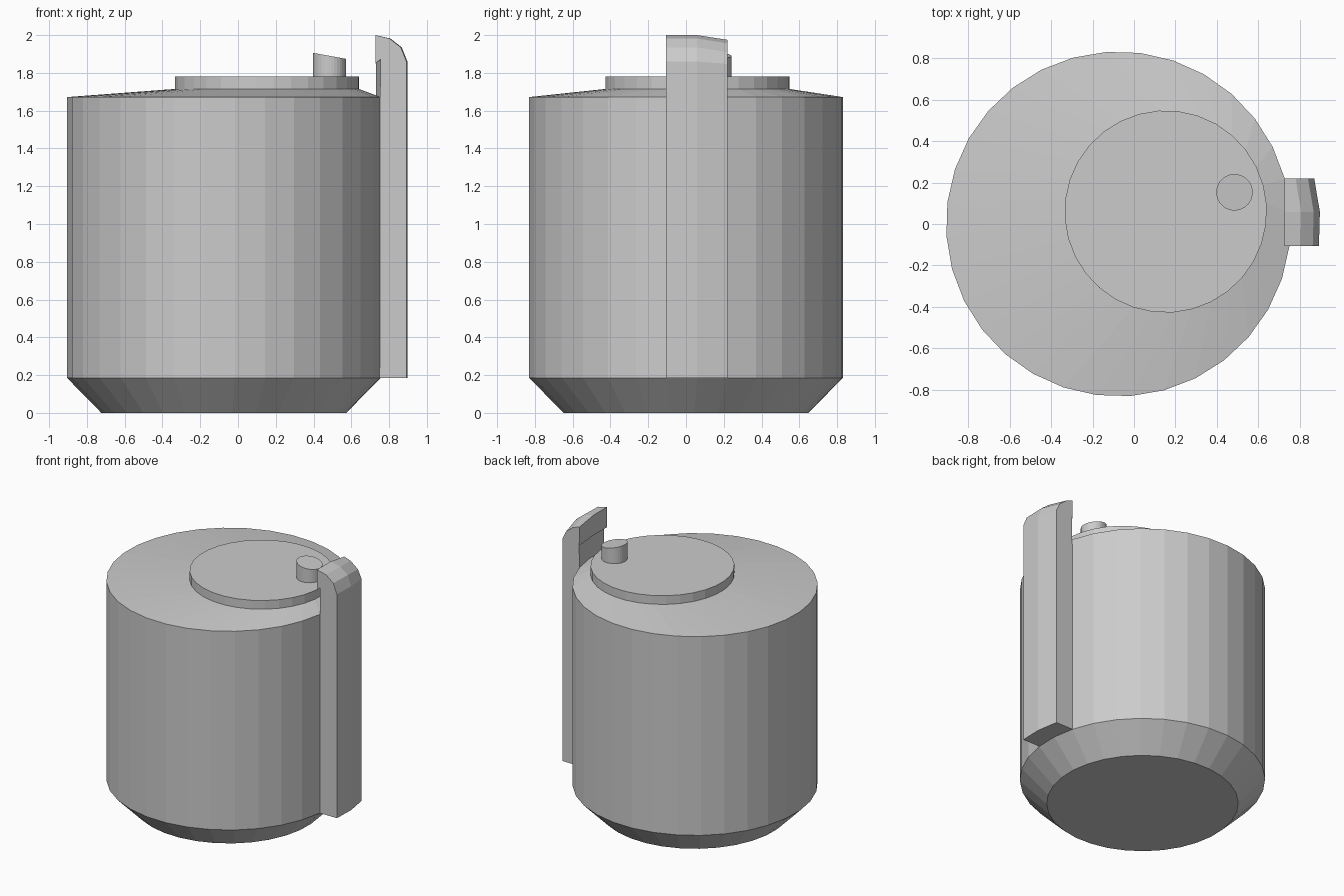
import bpy, bmesh
from math import sin, cos, radians, tau
from mathutils import Vector

default = bpy.data.objects.get("Cube")
if default:
    bpy.data.objects.remove(default)

SIDES = 32
TURN = radians(4)
BODY = Vector((-0.075, 0, 0))
LID = Vector((0.153, 0.06, 0))

# The single flat colour
grey = bpy.data.materials.new("plain grey")
grey.use_nodes = True
colour = (0.6, 0.6, 0.6, 1)
grey.diffuse_color = colour
grey.node_tree.nodes["Principled BSDF"].inputs["Base Color"].default_value = colour


def ring(centre, radius, z, slope=0):
    """Circle of points; slope tilts it along x."""
    points = []
    for i in range(SIDES):
        a = TURN + tau * i / SIDES
        points.append(centre + Vector((radius * cos(a), radius * sin(a),
                                       z + slope * cos(a))))
    return points


def loft(name, sections):
    """Skin matching closed sections and cap both ends."""
    bm = bmesh.new()
    rows = [[bm.verts.new(p) for p in s] for s in sections]
    for low, high in zip(rows, rows[1:]):
        n = len(low)
        for i in range(n):
            j = (i + 1) % n
            bm.faces.new((low[i], low[j], high[j], high[i]))
    bm.faces.new(rows[0])
    bm.faces.new(rows[-1])
    bmesh.ops.recalc_face_normals(bm, faces=bm.faces)
    mesh = bpy.data.meshes.new(name)
    bm.to_mesh(mesh)
    bm.free()
    mesh.materials.append(grey)
    obj = bpy.data.objects.new(name, mesh)
    bpy.context.collection.objects.link(obj)
    return obj


# Tank with chamfered foot and an off-centre sloping shoulder
loft("tank_body", [ring(BODY, 0.65, 0), ring(BODY, 0.832, 0.185),
                   ring(BODY, 0.832, 1.672), ring(LID, 0.488, 1.715)])

# Raised lid disc
loft("lid", [ring(LID, 0.488, 1.715), ring(LID, 0.488, 1.78)])

# Small peg with a slanted top
PEG = Vector((0.485, 0.153, 0))
loft("lid_peg", [ring(PEG, 0.088, 1.77), ring(PEG, 0.088, 1.89, -0.016)])

# Hooked handle: one profile repeated along two facets of the tank
sections = []
for step in (-1, 0, 1):
    a = TURN + step * tau / SIDES
    inner = BODY.x + 0.832 * cos(a)
    y = 0.832 * sin(a)
    outer = inner + 0.142
    drop = 0.025 if step == 1 else 0.0
    profile = [(inner, 0.185), (outer, 0.185), (outer, 1.86 - drop / 2),
               (outer - 0.03, 1.935 - drop), (outer - 0.09, 1.982 - drop),
               (0.727, 2.0 - drop), (0.727, 1.85 - drop / 2),
               (inner + 0.003, 1.87 - drop / 2)]
    sections.append([Vector((x, y, z)) for x, z in profile])
loft("handle", sections)
